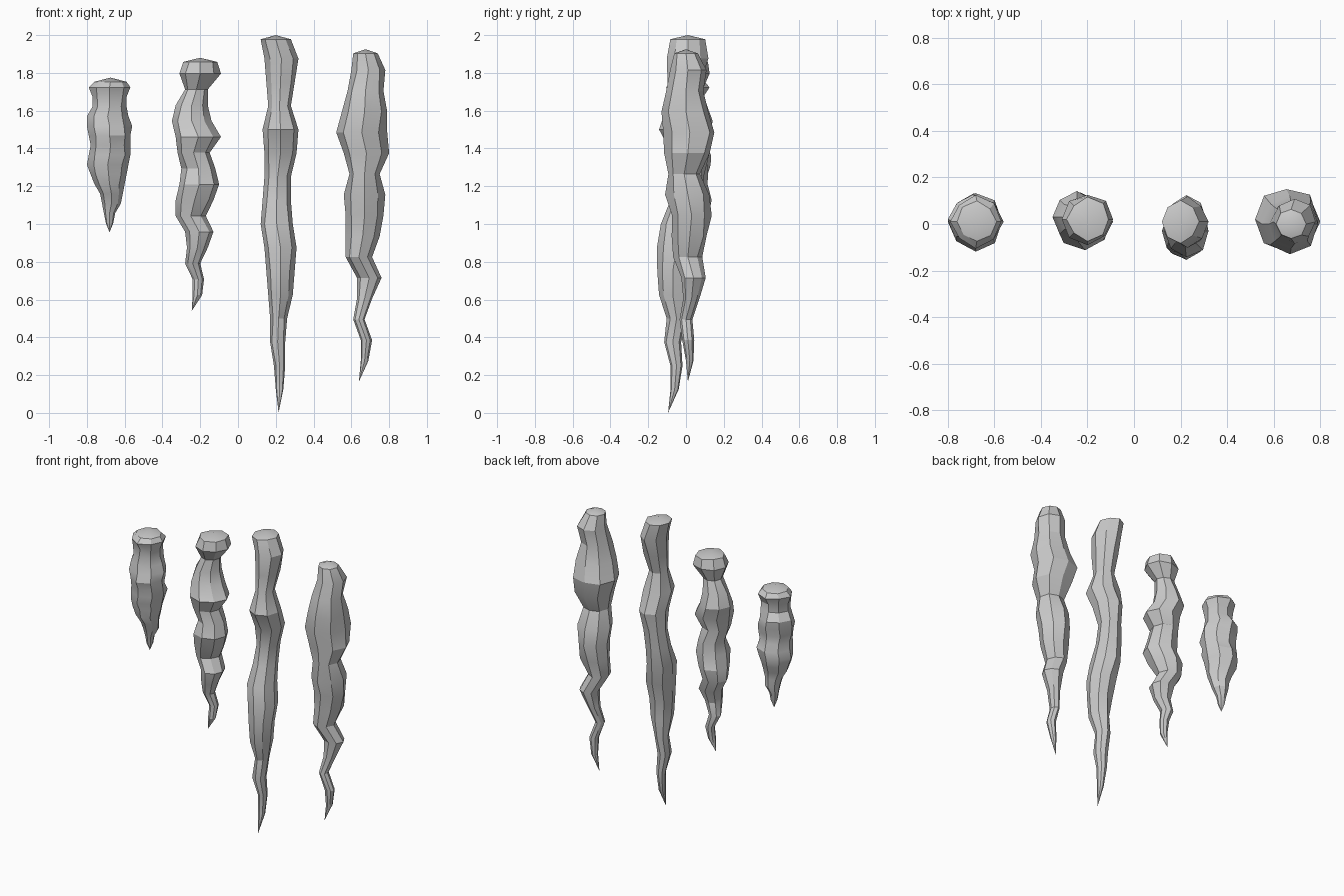
import bpy, bmesh, math, random

if "Cube" in bpy.data.objects:
    bpy.data.objects.remove(bpy.data.objects["Cube"])

SIDES = 8


def root(name, top, tip, depth, turn, profile, seed):
    """Tapering wavy root. tip = (x, y, z); profile rows = (left, right, y centre) in
    hundredths: one cap ring, then rings evenly spaced down to the tip."""
    rng = random.Random(seed)
    bm = bmesh.new()
    step = (top - tip[2]) / len(profile)
    rings = []
    for i, (left, right, yc) in enumerate(profile):
        z = top - (step * i if i else 0.022)
        cx, rx = (left + right) / 200, (right - left) / 200
        ring = []
        for k in range(SIDES):
            a = 2 * math.pi * k / SIDES
            # diagonal corners wander a little so the facets look hewn
            j = 1 if k % 4 == 0 else 1 + rng.uniform(-0.10, 0.08)
            ring.append(bm.verts.new((cx + rx * j * math.cos(a),
                                      yc / 100 + rx * depth * j * math.sin(a + turn),
                                      z)))
        rings.append(ring)
    apex = bm.verts.new(((profile[0][0] + profile[0][1]) / 200, profile[0][2] / 100, top))
    end = bm.verts.new(tip)
    for k in range(SIDES):
        n = (k + 1) % SIDES
        bm.faces.new((apex, rings[0][k], rings[0][n]))
        for a, b in zip(rings, rings[1:]):
            bm.faces.new((a[k], b[k], b[n], a[n]))
        bm.faces.new((rings[-1][k], end, rings[-1][n]))
    bmesh.ops.recalc_face_normals(bm, faces=bm.faces)
    me = bpy.data.meshes.new(name)
    bm.to_mesh(me)
    bm.free()
    ob = bpy.data.objects.new(name, me)
    bpy.context.collection.objects.link(ob)
    bpy.context.view_layer.objects.active = ob
    ob.select_set(True)
    bpy.ops.object.shade_smooth_by_angle(angle=math.radians(25))
    ob.select_set(False)


# short stubby root
root("short_root", 1.775, (-0.68, 0.03, 0.955), 1.0, 0.0, [
    (-76, -59, 1), (-79, -57, 1), (-77, -59, 1), (-77, -59, 1), (-80, -58, 2), (-80, -56, 1),
    (-79, -57, 0), (-78, -57, 1), (-79, -57, 2), (-80, -58, 2), (-78, -59, 2), (-76, -60, 1),
    (-73, -61, 2), (-72, -62, 3), (-71, -65, 3), (-70, -66, 3)], 1)

# knotted medium root
root("medium_root", 1.88, (-0.245, 0.03, 0.54), 1.0, 0.0, [
    (-29, -11, 2), (-31, -9, 2), (-28, -16, 3), (-33, -16, 3), (-35, -14, 3), (-33, -9, 1),
    (-32, -15, 1), (-30, -12, 2), (-31, -10, 1), (-33, -13, 3), (-33, -17, 4), (-28, -13, 2),
    (-27, -16, 1), (-28, -20, 3), (-24, -18, 4), (-24, -19, 3)], 2)

# longest root
root("long_root", 2.0, (0.215, -0.095, 0.0), 1.15, 0.0, [
    (12, 28, 1), (14, 32, 1), (15, 30, -1), (16, 28, -3), (13, 32, -3), (14, 31, 2),
    (14, 28, 2), (13, 28, 0), (12, 29, -3), (14, 31, -5), (15, 30, -7), (16, 29, -7),
    (17, 26, -5), (17, 25, -7), (19, 25, -5), (20, 24, -6)], 3)

# broad-shouldered root
root("broad_root", 1.925, (0.64, 0.01, 0.165), 1.05, 0.0, [
    (61, 74, 0), (60, 78, 1), (58, 77, 0), (55, 79, 0), (52, 79, 2), (56, 80, 1),
    (59, 75, -1), (56, 78, 1), (57, 77, 3), (57, 75, 2), (57, 71, 1), (63, 76, 4),
    (63, 71, 3), (61, 67, 0), (65, 71, 1), (65, 69, 2)], 4)
